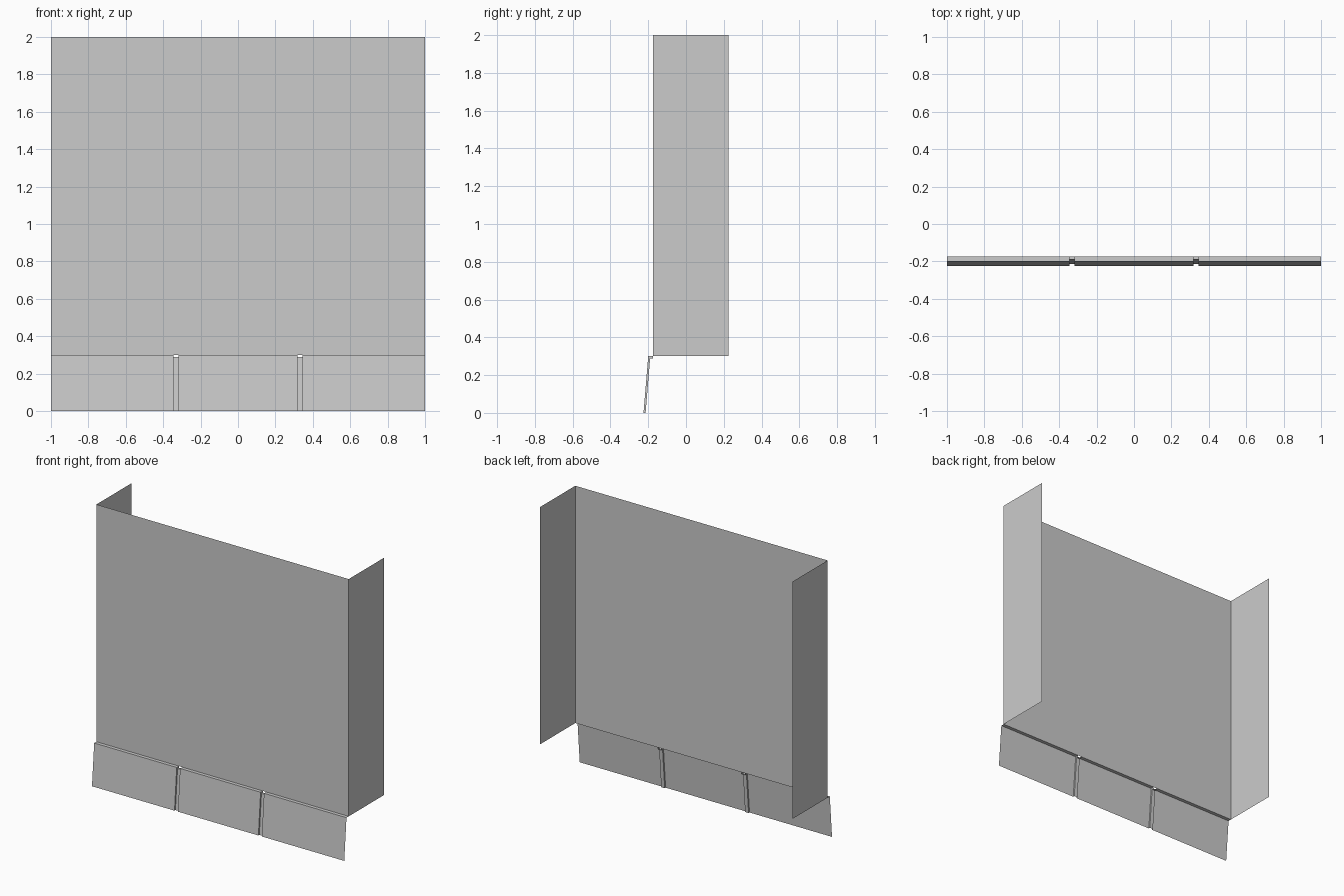
import bpy

if "Cube" in bpy.data.objects:
    bpy.data.objects.remove(bpy.data.objects["Cube"])


def sheet(name, rails):
    """Skin a strip of quads between neighbouring rails of points."""
    n = len(rails[0])
    verts = [p for rail in rails for p in rail]
    faces = [(r * n + i, (r + 1) * n + i, (r + 1) * n + i + 1, r * n + i + 1)
             for r in range(len(rails) - 1) for i in range(n - 1)]
    mesh = bpy.data.meshes.new(name)
    mesh.from_pydata(verts, [], faces)
    mesh.update()
    ob = bpy.data.objects.new(name, mesh)
    bpy.context.collection.objects.link(ob)
    return ob


# Upper wall: U-shaped plan with two side returns, swept upward
plan = [(-1, 0.225), (-1, -0.175), (1, -0.175), (1, 0.225)]
sheet("wall_panel", [[(x, y, 2.0) for x, y in plan],
                     [(x, y, 0.3) for x, y in plan]])

# Skirting: ledge plus sloping face, set back at two vertical joints
outer = [(-0.175, 0.30), (-0.20, 0.30), (-0.225, 0.0)]
recess = [(-0.175, 0.288), (-0.19, 0.288), (-0.214, 0.0)]
joint, half = 0.3325, 0.0135
stations = [(-1, outer)]
for c in (-joint, joint):
    stations += [(c - half, outer), (c - half, recess),
                 (c + half, recess), (c + half, outer)]
stations.append((1, outer))
sheet("skirting", [[(x, y, z) for y, z in prof] for x, prof in reversed(stations)])
